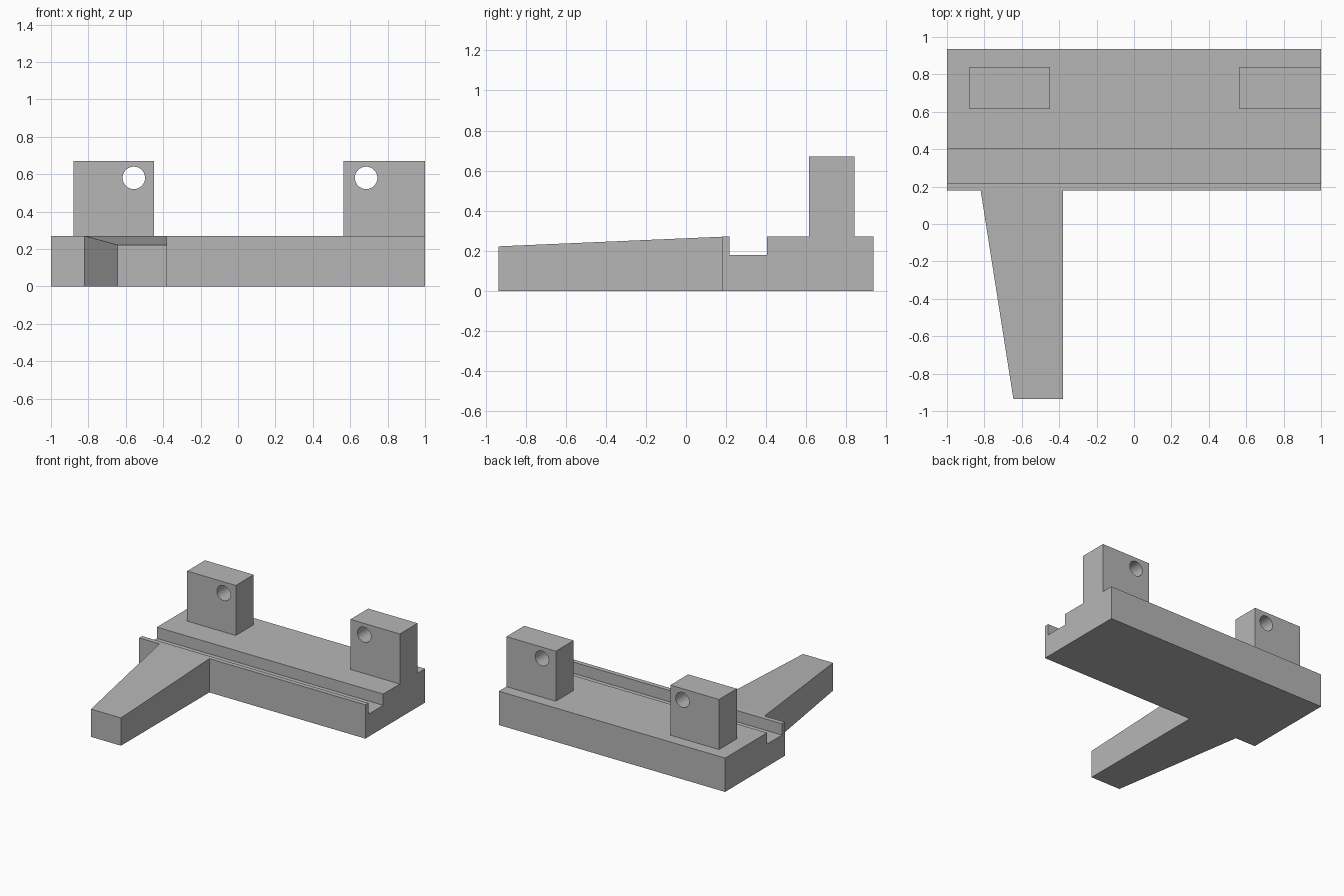
import bpy
import bmesh
from mathutils import Matrix, Vector

cube = bpy.data.objects.get("Cube")
if cube:
    bpy.data.objects.remove(cube, do_unlink=True)

# Single grey material
grey = bpy.data.materials.new("plain_grey")
grey.use_nodes = True
colour = (0.47, 0.47, 0.47, 1)
grey.diffuse_color = colour
grey.node_tree.nodes["Principled BSDF"].inputs["Base Color"].default_value = colour


def finish(name, bm):
    bmesh.ops.recalc_face_normals(bm, faces=bm.faces)
    mesh = bpy.data.meshes.new(name)
    bm.to_mesh(mesh)
    bm.free()
    mesh.materials.append(grey)
    obj = bpy.data.objects.new(name, mesh)
    bpy.context.collection.objects.link(obj)
    return obj


def prism(outline, offset):
    """Extrude a closed outline of 3D points along an offset."""
    bm = bmesh.new()
    face = bm.faces.new([bm.verts.new(p) for p in outline])
    new = bmesh.ops.extrude_face_region(bm, geom=[face])["geom"]
    verts = [v for v in new if isinstance(v, bmesh.types.BMVert)]
    bmesh.ops.translate(bm, verts=verts, vec=Vector(offset))
    return bm


TOP = 0.27
FRONT, BACK = 0.18, 0.935

# Grooved base: side profile swept across the full width
profile = [(FRONT, 0), (BACK, 0), (BACK, TOP), (0.405, TOP),
           (0.405, 0.18), (0.217, 0.18), (0.217, TOP), (FRONT, TOP)]
finish("grooved_base", prism([(-1, y, z) for y, z in profile], (2, 0, 0)))

# Tapered arm: plan outline raised, then its top sloped down to the tip
plan = [(-0.82, FRONT), (-0.645, -0.935), (-0.38, -0.935), (-0.38, FRONT)]
arm = prism([(x, y, 0) for x, y in plan], (0, 0, TOP))
for v in arm.verts:
    if v.co.z > 0 and v.co.y < 0:
        v.co.z = 0.222
finish("tapered_arm", arm)


def post(name, x0, x1, hole_x):
    """Upright block with a round hole bored front to back."""
    y0, y1, top = 0.615, 0.84, 0.67
    outline = [(x0, y0, TOP), (x1, y0, TOP), (x1, y0, top), (x0, y0, top)]
    obj = finish(name, prism(outline, (0, y1 - y0, 0)))

    bm = bmesh.new()
    place = (Matrix.Translation((hole_x, (y0 + y1) / 2, 0.58))
             @ Matrix.Rotation(1.5707963, 4, "X"))
    bmesh.ops.create_cone(bm, cap_ends=True, segments=48, radius1=0.06,
                          radius2=0.06, depth=0.5, matrix=place)
    cutter = finish(name + "_hole_cutter", bm)
    cutter.hide_render = True

    bore = obj.modifiers.new("bore", "BOOLEAN")
    bore.operation = "DIFFERENCE"
    bore.solver = "EXACT"
    bore.object = cutter
    bpy.ops.object.select_all(action="DESELECT")
    obj.select_set(True)
    bpy.context.view_layer.objects.active = obj
    bpy.ops.object.modifier_apply(modifier=bore.name)
    bpy.data.objects.remove(cutter, do_unlink=True)
    bpy.ops.object.shade_smooth_by_angle()


post("right_post", -0.88, -0.45, -0.557)
post("left_post", 0.563, 1, 0.685)
